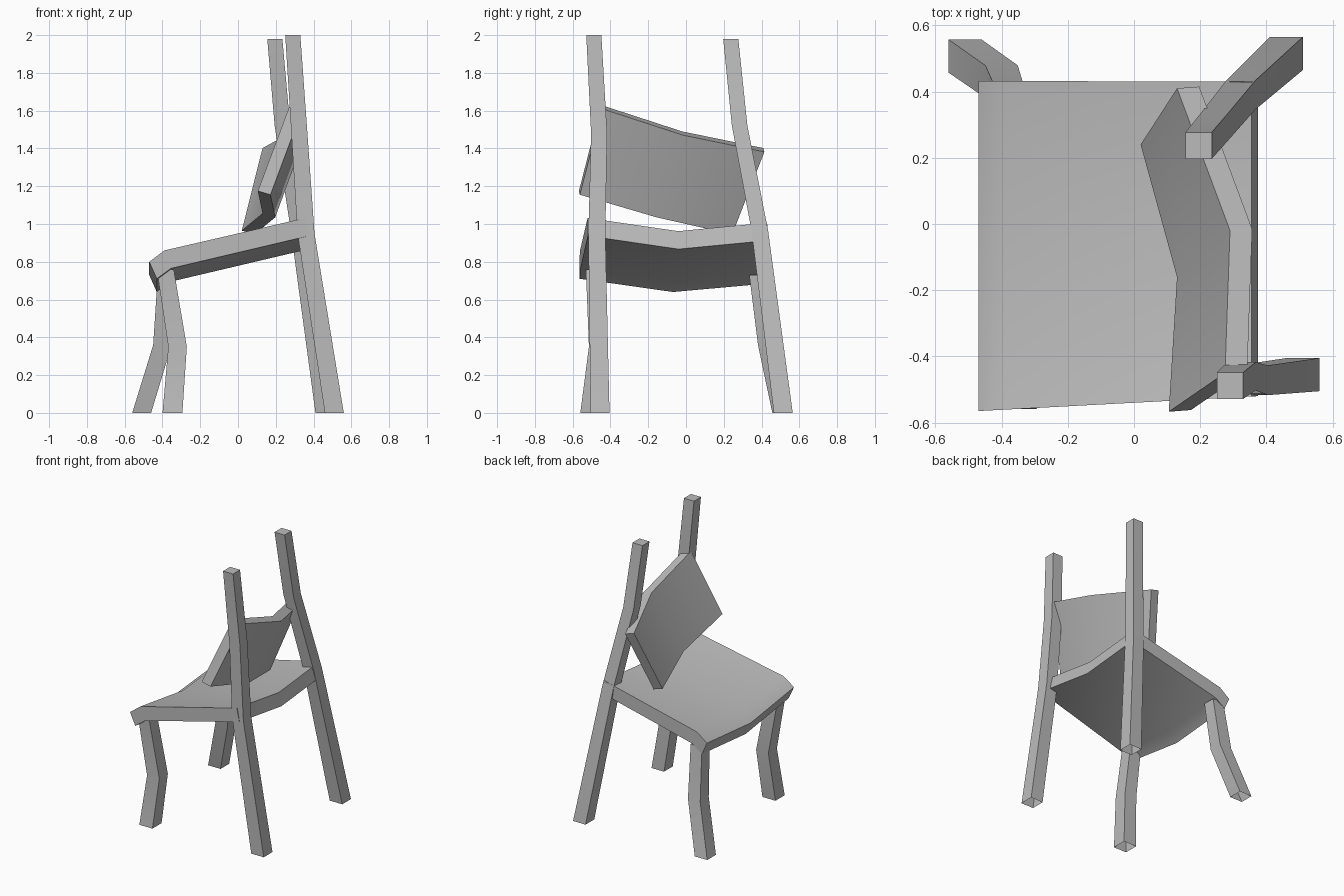
import bpy, bmesh, math
from mathutils import Vector

cube = bpy.data.objects.get("Cube")
if cube:
    bpy.data.objects.remove(cube, do_unlink=True)

grey = bpy.data.materials.new("plain_grey")
grey.use_nodes = True
colour = (0.5, 0.5, 0.5, 1)
grey.diffuse_color = colour
grey.node_tree.nodes["Principled BSDF"].inputs["Base Color"].default_value = colour


def loft(name, rings, cap_start=True, cap_end=True):
    """Skin a list of matching closed rings into one solid."""
    bm = bmesh.new()
    loops = [[bm.verts.new(p) for p in ring] for ring in rings]
    for a, b in zip(loops, loops[1:]):
        for i in range(len(a)):
            j = (i + 1) % len(a)
            bm.faces.new((a[i], a[j], b[j], b[i]))
    caps = [bm.faces.new(loops[0]), bm.faces.new(loops[-1])]
    bmesh.ops.recalc_face_normals(bm, faces=bm.faces[:])
    unwanted = [f for f, keep in zip(caps, (cap_start, cap_end)) if not keep]
    bmesh.ops.delete(bm, geom=unwanted, context='FACES_ONLY')
    mesh = bpy.data.meshes.new(name)
    bm.to_mesh(mesh)
    bm.free()
    mesh.materials.append(grey)
    obj = bpy.data.objects.new(name, mesh)
    bpy.context.collection.objects.link(obj)
    bpy.ops.object.select_all(action='DESELECT')
    obj.select_set(True)
    bpy.context.view_layer.objects.active = obj
    bpy.ops.object.shade_smooth_by_angle(angle=math.radians(30))
    return obj


def post(name, path):
    """Bent square post, path of (x, y, z, width), open at the foot."""
    corners = ((-1, -1), (1, -1), (1, 1), (-1, 1))
    rings = [[(x + sx * w / 2, y + sy * w / 2, z) for sx, sy in corners]
             for x, y, z, w in path]
    return loft(name, rings, cap_start=False)


# Tall rear posts that carry the backrest
post("right_rear_post", [(0.51, -0.455, 0, 0.1), (0.36, -0.472, 0.95, 0.09),
                         (0.325, -0.46, 1.48, 0.085), (0.29, -0.488, 2, 0.08)])
post("left_rear_post", [(0.46, 0.515, 0, 0.1), (0.323, 0.39, 0.97, 0.088),
                        (0.235, 0.284, 1.52, 0.082), (0.195, 0.237, 1.98, 0.08)])

# Short bent front legs
post("right_front_leg", [(-0.347, -0.507, 0, 0.105), (-0.32, -0.465, 0.35, 0.098),
                         (-0.385, -0.485, 0.76, 0.09)])
post("left_front_leg", [(-0.51, 0.507, 0, 0.1), (-0.4, 0.43, 0.36, 0.098),
                        (-0.38, 0.38, 0.73, 0.09)])

# Sloping seat with a turned-down front lip, sagging across its width
profile = [(-0.47, 0.8), (-0.39, 0.86), (0.355, 1.032),
           (0.375, 0.937), (-0.355, 0.765), (-0.43, 0.71)]


def seat_ring(y_front, y_back, drop):
    ring = []
    for x, z in profile:
        t = (x - profile[0][0]) / (profile[3][0] - profile[0][0])
        ring.append((x, y_front + (y_back - y_front) * t, z - drop))
    return ring


loft("seat", [seat_ring(-0.565, -0.52, 0),
              seat_ring(-0.07, -0.04, 0.07),
              seat_ring(0.432, 0.43, 0.025)])

# Twisted backrest: inner lower and upper edge points, thickened rearward
edges = [((0.105, -0.567, 1.175), (0.275, -0.45, 1.63)),
         ((0.13, -0.16, 1.055), (0.29, -0.02, 1.49)),
         ((0.02, 0.24, 0.965), (0.13, 0.41, 1.402))]
depth = Vector((0.067, 0.005, -0.02))
loft("backrest", [[Vector(low), Vector(high), Vector(high) + depth, Vector(low) + depth]
                  for low, high in edges])
